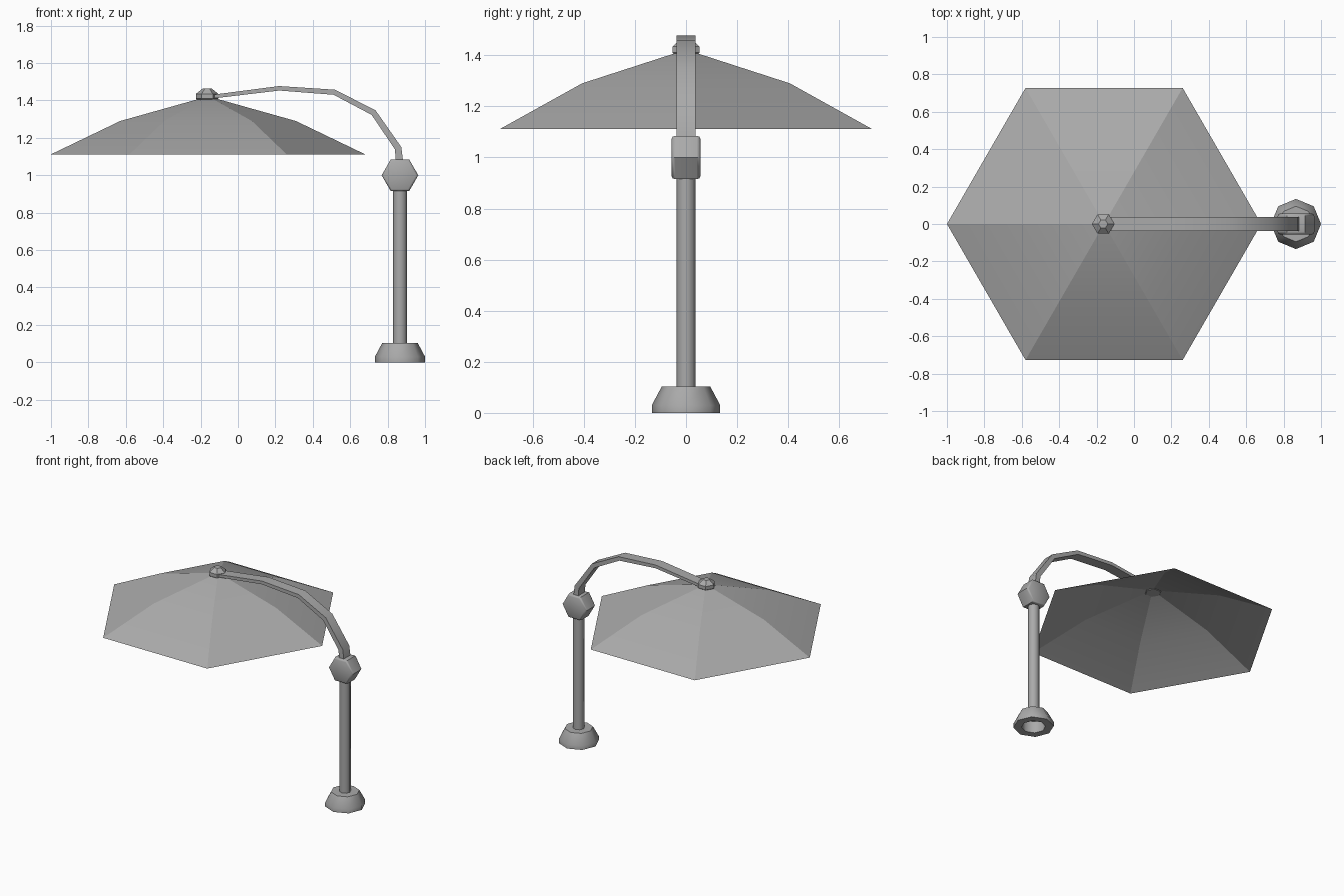
import bpy, bmesh, math
from mathutils import Matrix, Vector

cube = bpy.data.objects.get("Cube")
if cube:
    bpy.data.objects.remove(cube)

grey = bpy.data.materials.new("plain_grey")
grey.use_nodes = True
grey.diffuse_color = (0.4, 0.4, 0.4, 1)
bsdf = next(n for n in grey.node_tree.nodes if n.type == "BSDF_PRINCIPLED")
bsdf.inputs["Base Color"].default_value = grey.diffuse_color


def finish(name, bm, smooth):
    """Turn a bmesh into a shaded, coloured object."""
    mesh = bpy.data.meshes.new(name)
    bm.to_mesh(mesh)
    bm.free()
    mesh.materials.append(grey)
    obj = bpy.data.objects.new(name, mesh)
    bpy.context.collection.objects.link(obj)
    bpy.ops.object.select_all(action="DESELECT")
    obj.select_set(True)
    bpy.context.view_layer.objects.active = obj
    bpy.ops.object.shade_smooth_by_angle(angle=math.radians(smooth))
    return obj


def lathe(name, profile, sides, matrix, smooth):
    """Spin (radius, height) points round z, then place with matrix."""
    bm = bmesh.new()
    rings = []
    for r, z in profile:
        if r == 0:
            rings.append([bm.verts.new((0, 0, z))] * sides)
        else:
            angles = [math.tau * i / sides for i in range(sides)]
            rings.append([bm.verts.new((r * math.cos(a), r * math.sin(a), z)) for a in angles])
    for low, high in zip(rings, rings[1:]):
        for i in range(sides):
            j = (i + 1) % sides
            corners = list(dict.fromkeys((low[i], low[j], high[j], high[i])))
            bm.faces.new(corners)
    bm.transform(matrix)
    return finish(name, bm, smooth)


POLE_X, CANOPY_X = 0.866, -0.16
at_pole = Matrix.Translation((POLE_X, 0, 0))
at_canopy = Matrix.Translation((CANOPY_X, 0, 0))

# Weighted foot, hollow underneath
lathe("base", [(0, 0.085), (0.08, 0.085), (0.08, 0), (0.134, 0), (0.134, 0.03),
               (0.095, 0.103), (0, 0.103)], 8, at_pole, 50)

# Upright
lathe("pole", [(0, 0.09), (0.038, 0.09), (0.038, 0.95), (0, 0.95)], 8, at_pole, 50)

# Hexagonal knuckle lying along y, with softened rims
joint_place = Matrix.Translation((POLE_X, 0, 1.0)) @ Matrix.Rotation(math.pi / 2, 4, "X")
lathe("joint", [(0, -0.056), (0.086, -0.056), (0.094, -0.052), (0.098, -0.042),
                (0.098, 0.042), (0.094, 0.052), (0.086, 0.056), (0, 0.056)],
      6, joint_place, 45)

# Six-panelled canopy and the cap on its peak
lathe("canopy", [(0.84, 1.112), (0.47, 1.29), (0, 1.422)], 6, at_canopy, 15)
lathe("canopy_cap", [(0, 1.403), (0.052, 1.403), (0.06, 1.41), (0.06, 1.435),
                     (0.025, 1.463), (0, 1.465)],
      6, at_canopy @ Matrix.Translation((-0.005, 0, 0)), 30)

# Curved flat arm: a rectangle swept along a bent path
path = [Vector(p) for p in ((-0.14, 1.42), (0.22, 1.465), (0.515, 1.444),
                            (0.725, 1.335), (0.856, 1.145), (0.866, 1.05))]
bm = bmesh.new()
sections = []
for i, p in enumerate(path):
    ahead = (path[min(i + 1, len(path) - 1)] - p).normalized()
    behind = (p - path[max(i - 1, 0)]).normalized()
    along = (ahead + behind).normalized()
    out = Vector((-along.y, along.x)) * (0.010 + 0.002 * i)
    sections.append([bm.verts.new((p.x + s * out.x, w, p.y + s * out.y))
                     for s, w in ((1, -0.038), (1, 0.038), (-1, 0.038), (-1, -0.038))])
for a, b in zip(sections, sections[1:]):
    for i in range(4):
        j = (i + 1) % 4
        bm.faces.new((a[i], a[j], b[j], b[i]))
bm.faces.new(sections[0])
bm.faces.new(sections[-1])
bmesh.ops.recalc_face_normals(bm, faces=bm.faces)
finish("arm", bm, 35)
